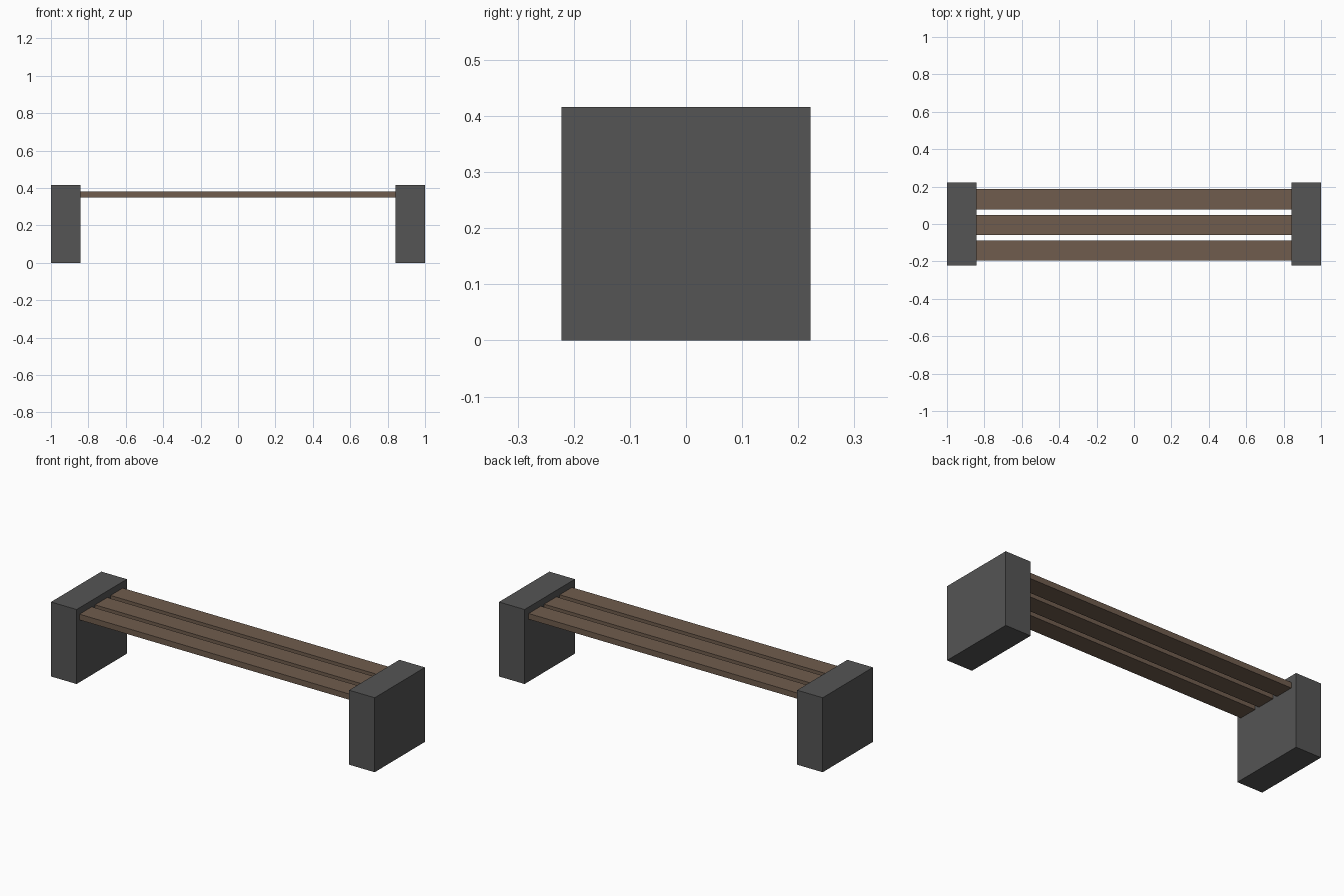
import bpy
import bmesh
from mathutils import Matrix, Vector

if "Cube" in bpy.data.objects:
    bpy.data.objects.remove(bpy.data.objects["Cube"])


def material(name, colour):
    m = bpy.data.materials.new(name)
    m.diffuse_color = (*colour, 1.0)
    m.use_nodes = True
    m.node_tree.nodes["Principled BSDF"].inputs["Base Color"].default_value = m.diffuse_color
    return m


def box(name, low, high, mat):
    low, high = Vector(low), Vector(high)
    bm = bmesh.new()
    bmesh.ops.create_cube(bm, size=1.0, matrix=Matrix.Diagonal((*(high - low), 1.0)))
    mesh = bpy.data.meshes.new(name)
    bm.to_mesh(mesh)
    bm.free()
    mesh.materials.append(mat)
    obj = bpy.data.objects.new(name, mesh)
    obj.location = (low + high) / 2
    bpy.context.collection.objects.link(obj)
    return obj


concrete = material("dark grey concrete", (0.09, 0.09, 0.09))
wood = material("brown wood", (0.16, 0.108, 0.075))

INNER = 0.842      # inner face of the supports
HALF_DEPTH = 0.222

# solid block at each end
box("left_support", (-1, -HALF_DEPTH, 0), (-INNER, HALF_DEPTH, 0.416), concrete)
box("right_support", (INNER, -HALF_DEPTH, 0), (1, HALF_DEPTH, 0.416), concrete)

# three seat slats between the blocks
SLAT_WIDTH, PITCH, MIDDLE = 0.108, 0.137, -0.005
for i, label in enumerate(("front", "middle", "back")):
    y = MIDDLE + (i - 1) * PITCH
    box(f"{label}_slat", (-INNER, y - SLAT_WIDTH / 2, 0.348),
        (INNER, y + SLAT_WIDTH / 2, 0.38), wood)
